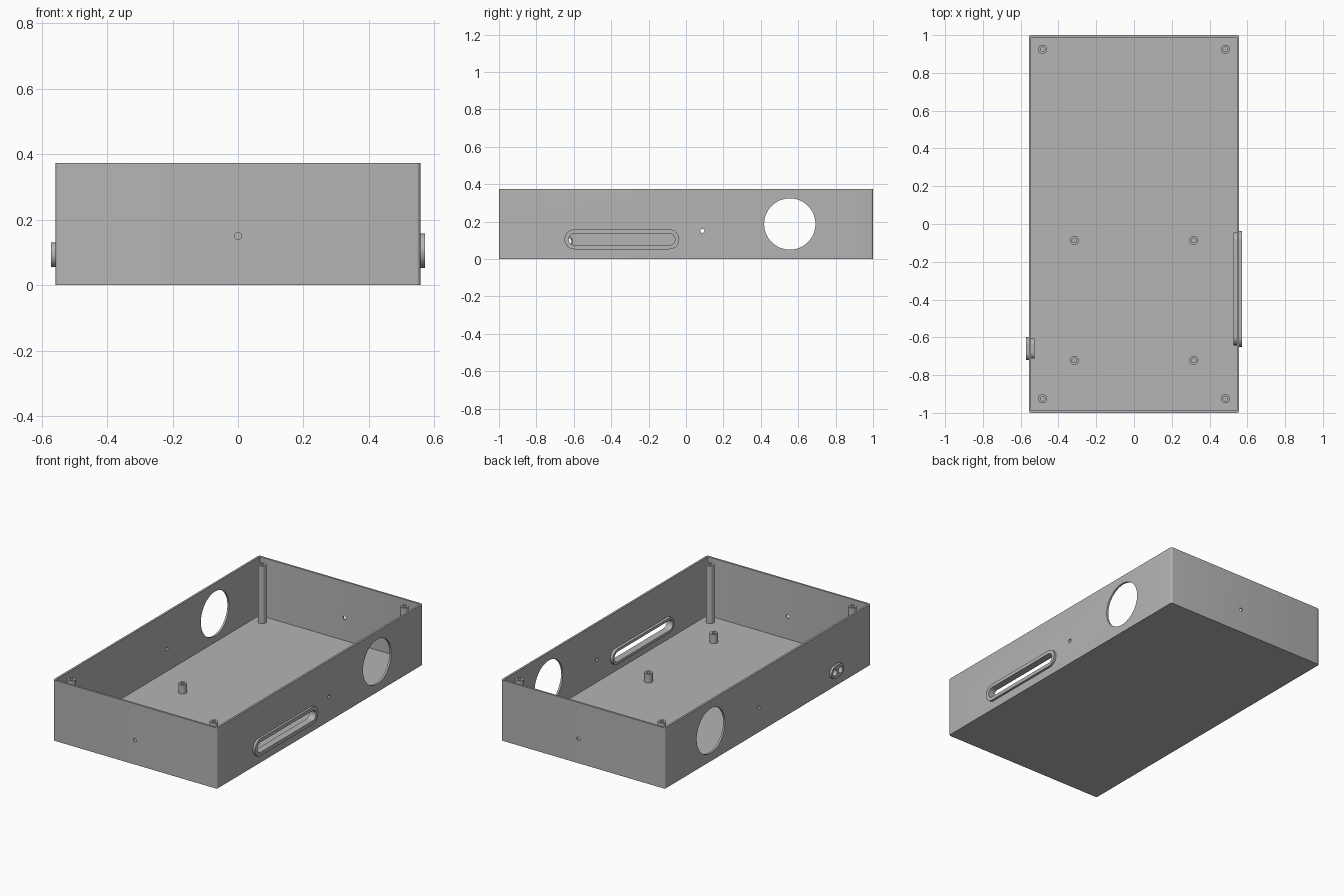
import bpy, bmesh, math

if "Cube" in bpy.data.objects:
    bpy.data.objects.remove(bpy.data.objects["Cube"])

W, L, H, T = 0.557, 1.0, 0.373, 0.012   # half width, half length, height, wall

grey = bpy.data.materials.new("plain_grey")
grey.diffuse_color = (0.46, 0.46, 0.46, 1)
grey.use_nodes = True
grey.node_tree.nodes["Principled BSDF"].inputs["Base Color"].default_value = grey.diffuse_color


def rounded(cu, cv, hu, hv, r, n=10):
    """Rounded rectangle outline; r = hv gives a stadium, r = hu = hv a circle."""
    pts = []
    for q, (su, sv) in enumerate([(1, 1), (-1, 1), (-1, -1), (1, -1)]):
        for i in range(n + 1):
            a = math.pi / 2 * (q + i / n)
            pts.append((cu + su * (hu - r) + r * math.cos(a),
                        cv + sv * (hv - r) + r * math.sin(a)))
    return pts


def circle(cu, cv, r, n=10):
    return rounded(cu, cv, r, r, r, n)


def prism(name, outline, axis, a, b):
    """Extrude an outline along an axis from a to b."""
    place = {'x': lambda u, v, w: (w, u, v),
             'y': lambda u, v, w: (u, w, v),
             'z': lambda u, v, w: (u, v, w)}[axis]
    bm = bmesh.new()
    verts = [bm.verts.new(place(u, v, a)) for u, v in outline]
    bmesh.ops.remove_doubles(bm, verts=verts, dist=1e-5)
    face = bm.faces.new(list(bm.verts))
    new = bmesh.ops.extrude_face_region(bm, geom=[face])["geom"]
    step = place(0, 0, b - a)
    bmesh.ops.translate(bm, vec=step, verts=[g for g in new if isinstance(g, bmesh.types.BMVert)])
    bmesh.ops.recalc_face_normals(bm, faces=bm.faces)
    mesh = bpy.data.meshes.new(name)
    bm.to_mesh(mesh)
    bm.free()
    mesh.materials.append(grey)
    ob = bpy.data.objects.new(name, mesh)
    bpy.context.collection.objects.link(ob)
    return ob


def activate(ob):
    bpy.ops.object.select_all(action='DESELECT')
    ob.select_set(True)
    bpy.context.view_layer.objects.active = ob


def combine(ob, others, op='DIFFERENCE'):
    """Apply a boolean for each helper, then remove the helper."""
    activate(ob)
    for other in others:
        m = ob.modifiers.new("bool", 'BOOLEAN')
        m.operation, m.solver, m.object = op, 'EXACT', other
        bpy.ops.object.modifier_apply(modifier=m.name)
        bpy.data.objects.remove(other)


def smooth(ob):
    activate(ob)
    bpy.ops.object.shade_smooth_by_angle(angle=math.radians(30))


# Open tray with rounded upright corners
tray = prism("tray", rounded(0, 0, W, L, 0.012, 5), 'z', 0, H)
combine(tray, [
    prism("cavity", rounded(0, 0, W - T, L - T, 0.004, 3), 'z', T, H + 0.1),
    prism("large_side_holes", circle(0.555, 0.187, 0.137, 16), 'x', -0.7, 0.7),
    prism("small_side_holes", circle(0.087, 0.15, 0.011, 5), 'x', -0.7, 0.7),
    prism("front_hole", circle(0, 0.15, 0.011, 5), 'y', -1.1, -0.9),
    prism("back_hole", circle(0.032, 0.15, 0.011, 5), 'y', 0.9, 1.1),
    prism("slot_opening", rounded(-0.343, 0.105, 0.295, 0.042, 0.042), 'x', 0.5, 0.6),
    prism("port_opening", rounded(-0.66, 0.093, 0.054, 0.032, 0.032), 'x', -0.6, -0.5),
])
smooth(tray)


def grommet(name, side, y, z, hy, hz, holes):
    """Stadium collar through a side wall, its inner flange a little smaller."""
    ob = prism(name, rounded(y, z, hy, hz, hz), 'x', side * (W - 0.002), side * 0.571)
    inner = prism("inner", rounded(y, z, hy - 0.008, hz - 0.006, hz - 0.006), 'x',
                  side * 0.528, side * (W + 0.002))
    combine(ob, [inner], 'UNION')
    combine(ob, [prism("hole", h, 'x', side * 0.5, side * 0.6) for h in holes])
    smooth(ob)


# Long slot collar on the right, twin-hole port on the left
grommet("slot_collar", 1, -0.343, 0.105, 0.307, 0.053,
        [rounded(-0.343, 0.105, 0.284, 0.031, 0.031)])
grommet("port_collar", -1, -0.66, 0.093, 0.061, 0.038,
        [circle(-0.66 + d, 0.093, 0.02, 6) for d in (-0.027, 0.027)])


# Hollow corner posts and short board standoffs
def post(name, x, y, top):
    ob = prism(name, circle(x, y, 0.024, 6), 'z', T - 0.002, top)
    combine(ob, [prism("bore", circle(x, y, 0.012, 5), 'z', T, top + 0.1)])
    smooth(ob)


for sx in (-1, 1):
    for y in (-0.925, 0.925):
        post("corner_post", sx * 0.484, y, 0.367)
    for y in (-0.722, -0.087):
        post("standoff", sx * 0.316, y, 0.067)
